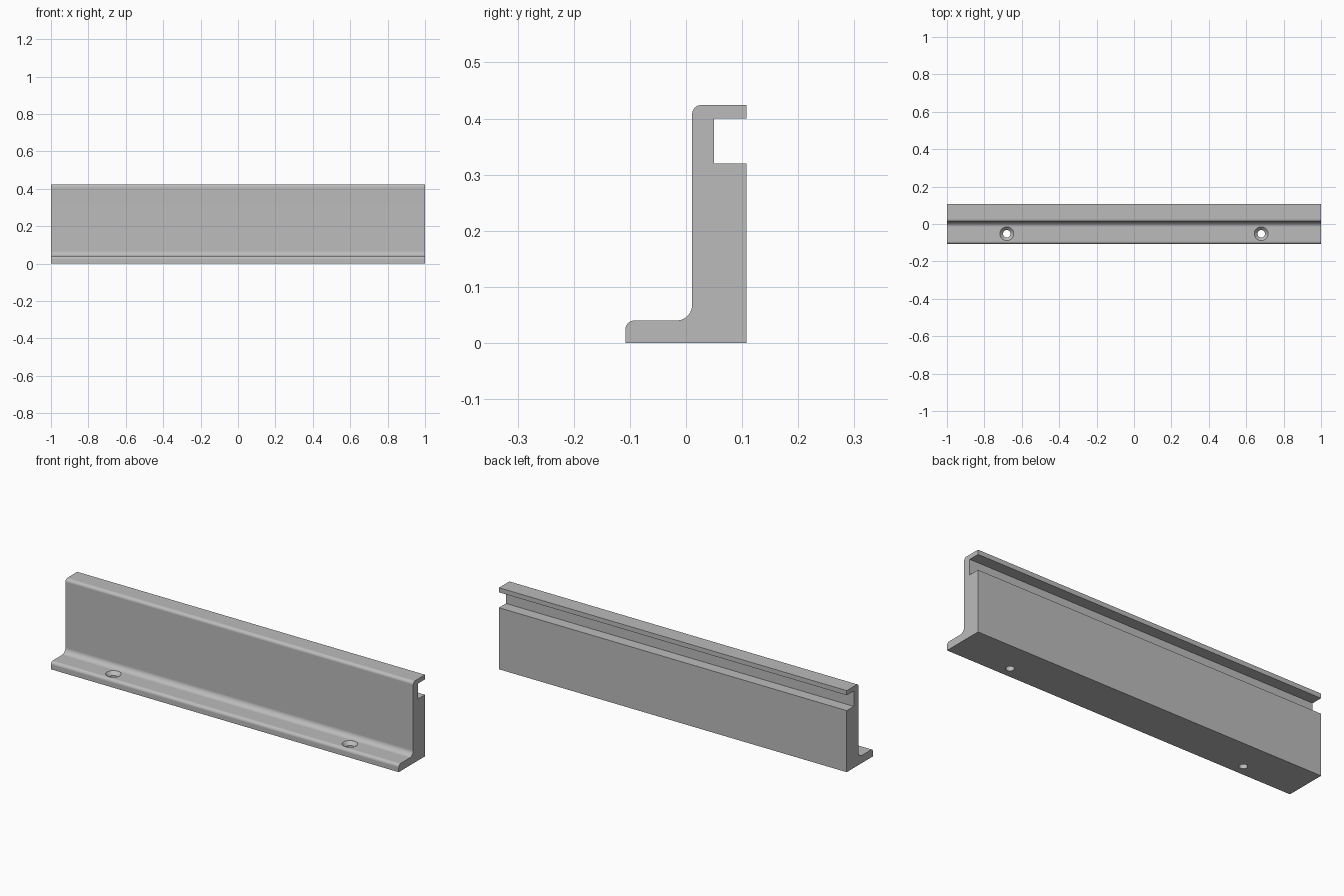
import bpy, bmesh, math

if "Cube" in bpy.data.objects:
    bpy.data.objects.remove(bpy.data.objects["Cube"], do_unlink=True)

HALF_LENGTH = 1.0
FLANGE_TOP = 0.04
HEIGHT = 0.424


def arc(cy, cz, radius, start, end, steps=10):
    """Points of a circular arc in the y-z plane, angles in degrees."""
    angles = [math.radians(start + (end - start) * i / steps) for i in range(steps + 1)]
    return [(cy + radius * math.cos(a), cz + radius * math.sin(a)) for a in angles]


def make_object(name, bm):
    bmesh.ops.recalc_face_normals(bm, faces=bm.faces)
    mesh = bpy.data.meshes.new(name)
    bm.to_mesh(mesh)
    bm.free()
    obj = bpy.data.objects.new(name, mesh)
    bpy.context.collection.objects.link(obj)
    return obj


# Rail cross-section: flange, wall with rounded corners, slot at the back
BACK, FRONT, WALL, SLOT = 0.108, -0.108, 0.011, 0.05
profile = [(FRONT, 0), (BACK, 0), (BACK, 0.32), (SLOT, 0.32), (SLOT, 0.4), (BACK, 0.4), (BACK, HEIGHT)]
profile += arc(WALL + 0.016, HEIGHT - 0.016, 0.016, 90, 180)
profile += arc(WALL - 0.028, FLANGE_TOP + 0.028, 0.028, 0, -90)
profile += arc(FRONT + 0.016, FLANGE_TOP - 0.016, 0.016, 90, 180)

bm = bmesh.new()
end_face = bm.faces.new([bm.verts.new((-HALF_LENGTH, y, z)) for y, z in profile])
extruded = bmesh.ops.extrude_face_region(bm, geom=[end_face], use_keep_orig=True)
moved = [v for v in extruded["geom"] if isinstance(v, bmesh.types.BMVert)]
bmesh.ops.translate(bm, verts=moved, vec=(2 * HALF_LENGTH, 0, 0))
rail = make_object("slotted_rail", bm)

# Countersunk screw holes: (radius, height) rings of each cutter
SIDES = 32
rings = [(0.02, -0.02), (0.02, 0.023), (0.037, FLANGE_TOP), (0.037, 0.06)]
bm = bmesh.new()
for x in (-0.68, 0.68):
    loops = []
    for radius, z in rings:
        loops.append([bm.verts.new((x + radius * math.cos(math.tau * i / SIDES),
                                    -0.052 + radius * math.sin(math.tau * i / SIDES), z))
                      for i in range(SIDES)])
    for low, high in zip(loops, loops[1:]):
        for i in range(SIDES):
            j = (i + 1) % SIDES
            bm.faces.new((low[i], low[j], high[j], high[i]))
    bm.faces.new(loops[0])
    bm.faces.new(loops[-1])
cutter = make_object("screw_hole_cutter", bm)
cutter.hide_render = True

bpy.context.view_layer.objects.active = rail
rail.select_set(True)
cut = rail.modifiers.new("screw_holes", 'BOOLEAN')
cut.operation = 'DIFFERENCE'
cut.solver = 'EXACT'
cut.object = cutter
bpy.ops.object.modifier_apply(modifier=cut.name)
bpy.data.objects.remove(cutter, do_unlink=True)

# Single metal colour
metal = bpy.data.materials.new("grey_metal")
metal.use_nodes = True
colour = (0.5, 0.5, 0.5, 1)
metal.diffuse_color = colour
metal.node_tree.nodes["Principled BSDF"].inputs["Base Color"].default_value = colour
rail.data.materials.clear()
rail.data.materials.append(metal)

# Smooth fillets and holes while the broad faces stay flat
bpy.ops.object.shade_smooth_by_angle(angle=math.radians(30))
weighted = rail.modifiers.new("flat_broad_faces", 'WEIGHTED_NORMAL')
weighted.keep_sharp = True
